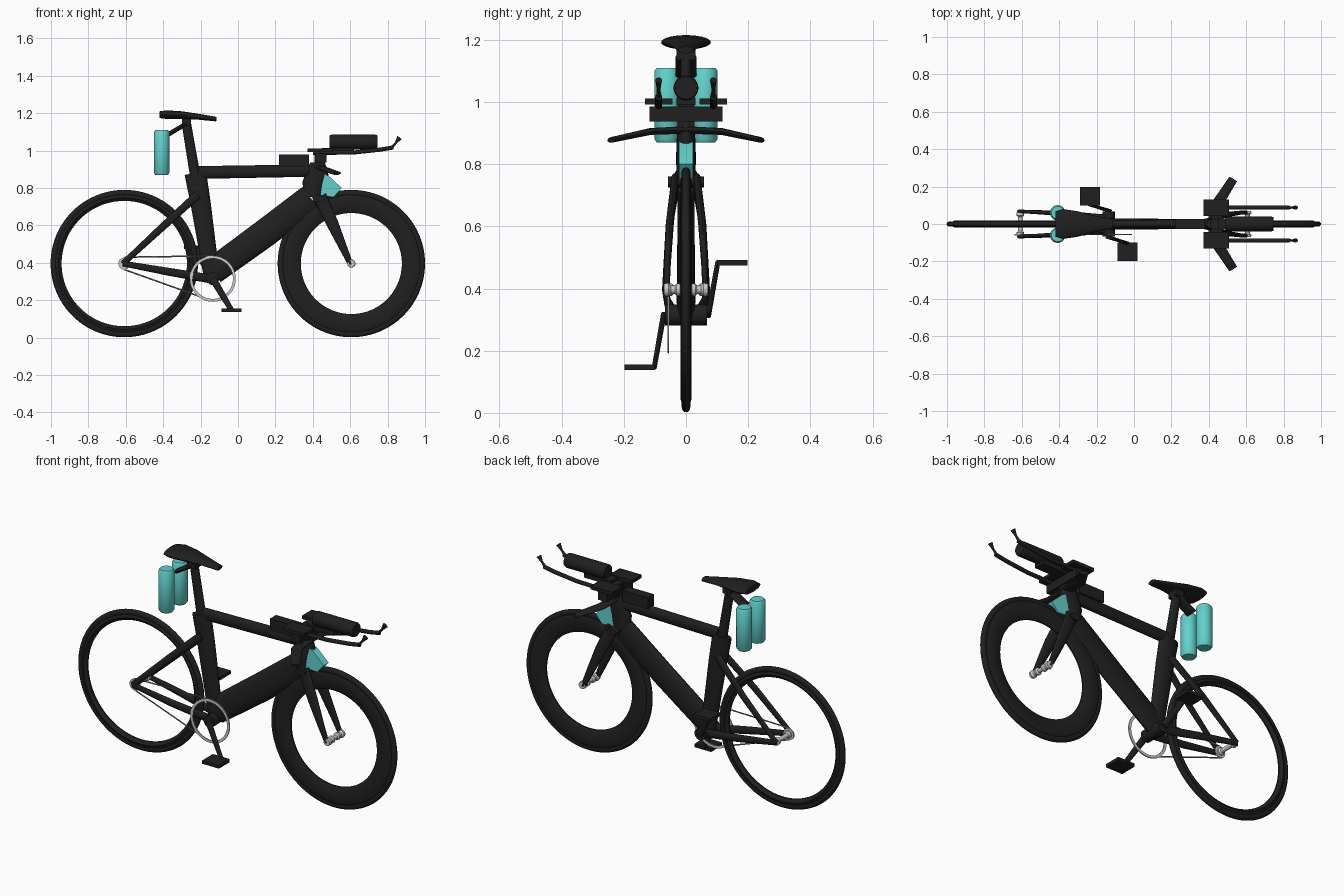
import bpy, bmesh, math
from mathutils import Vector

if "Cube" in bpy.data.objects:
    bpy.data.objects.remove(bpy.data.objects["Cube"])


def material(name, rgb):
    m = bpy.data.materials.new(name)
    m.use_nodes = True
    m.diffuse_color = (*rgb, 1)
    m.node_tree.nodes["Principled BSDF"].inputs["Base Color"].default_value = (*rgb, 1)
    return m


black = material("black", (0.014, 0.014, 0.014))
cyan = material("cyan", (0.12, 0.64, 0.6))
silver = material("silver", (0.6, 0.6, 0.6))
steel = material("chain grey", (0.2, 0.2, 0.2))


def finish(name, bm, mat):
    bmesh.ops.remove_doubles(bm, verts=bm.verts, dist=1e-5)
    bmesh.ops.recalc_face_normals(bm, faces=bm.faces)
    me = bpy.data.meshes.new(name)
    bm.to_mesh(me)
    bm.free()
    me.materials.append(mat)
    for p in me.polygons:
        p.use_smooth = True
    me.set_sharp_from_angle(angle=math.radians(35))
    ob = bpy.data.objects.new(name, me)
    bpy.context.collection.objects.link(ob)
    return ob


def loft(name, sections, mat=black, ref=(0, 1, 0), n=20):
    """Oval sections (centre, half height, half width along ref) swept in order."""
    bm = bmesh.new()
    pts = [Vector(s[0]) for s in sections]
    rings = []
    for i, (c, h, w) in enumerate(sections):
        d = (pts[min(i + 1, len(pts) - 1)] - pts[max(i - 1, 0)]).normalized()
        up = d.cross(Vector(ref)).normalized()
        side = up.cross(d)
        angles = [2 * math.pi * k / n for k in range(n)]
        rings.append([bm.verts.new(pts[i] + up * h * math.cos(a) + side * w * math.sin(a))
                      for a in angles])
    for a, b in zip(rings, rings[1:]):
        for k in range(n):
            j = (k + 1) % n
            bm.faces.new((a[k], a[j], b[j], b[k]))
    bm.faces.new(rings[0])
    bm.faces.new(rings[-1])
    return finish(name, bm, mat)


def lathe(name, profile, centre, axis, mat=black, closed=False, n=64):
    """Spin (radius, offset) points around an axis; closed makes a ring."""
    bm = bmesh.new()
    c, d = Vector(centre), Vector(axis)
    u = d.orthogonal().normalized()
    verts = [bm.verts.new(c + u * r + d * h) for r, h in profile]
    pairs = list(zip(verts, verts[1:] + verts[:1]))
    edges = [bm.edges.new(p) for p in (pairs if closed else pairs[:-1])]
    bmesh.ops.spin(bm, geom=verts + edges, cent=c, axis=d, angle=2 * math.pi, steps=n)
    return finish(name, bm, mat)


def box(name, lo, hi, mat=black):
    bm = bmesh.new()
    bmesh.ops.create_cube(bm, size=1)
    for v in bm.verts:
        v.co = Vector([(a + b) / 2 + t * (b - a) for a, b, t in zip(lo, hi, v.co)])
    return finish(name, bm, mat)


Y, Z, X = (0, 1, 0), (0, 0, 1), (1, 0, 0)
REAR, FRONT, CRANK = (-0.608, 0, 0.396), (0.606, 0, 0.396), (-0.135, 0, 0.315)


def oval(r, w, h, n=16):
    return [(r + h * math.cos(2 * math.pi * k / n), w * math.sin(2 * math.pi * k / n))
            for k in range(n)]


# Wheels: tyres, shallow rear rim, deep front rim
for end, hub, depth in (("rear", REAR, 0.335), ("front", FRONT, 0.27)):
    lathe(end + "_tyre", oval(0.376, 0.014, 0.018), hub, Y, closed=True, n=96)
    rim = [(depth, 0.004), (depth + 0.012, 0.012), (0.352, 0.018), (0.367, 0.012)]
    lathe(end + "_rim", rim + [(r, -w) for r, w in reversed(rim)], hub, Y, closed=True, n=96)
    half = [(0, 0.07), (0.02, 0.07), (0.022, 0.056), (0.013, 0.048),
            (0.013, 0.036), (0.02, 0.03), (0.02, 0.02), (0.011, 0.014)]
    if end == "rear":
        half = [(0, 0.062), (0.02, 0.062), (0.02, 0.045), (0.012, 0.038)]
    lathe(end + "_hub", half + [(r, -w) for r, w in reversed(half)], hub, Y, silver, n=24)

# Frame tubes
loft("seat_tube", [((-0.228, 0, 0.88), 0.058, 0.025), ((-0.2, 0, 0.72), 0.054, 0.026),
                   ((-0.138, 0, 0.31), 0.042, 0.03)])
loft("seat_post", [((-0.276, 0, 1.145), 0.025, 0.018), ((-0.228, 0, 0.86), 0.028, 0.019)])
loft("top_tube", [((-0.21, 0, 0.883), 0.034, 0.021), ((0.38, 0, 0.893), 0.033, 0.024)])
loft("down_tube", [((-0.135, 0, 0.355), 0.072, 0.03), ((0.14, 0, 0.555), 0.076, 0.028),
                   ((0.39, 0, 0.745), 0.076, 0.028)])
loft("head_tube", [((0.425, 0, 0.935), 0.04, 0.026), ((0.425, 0, 0.88), 0.06, 0.03),
                   ((0.405, 0, 0.82), 0.062, 0.032), ((0.4, 0, 0.75), 0.045, 0.03)])
lathe("bottom_bracket", [(0, 0.068), (0.034, 0.068), (0.034, -0.068), (0, -0.068)],
      CRANK, Y, n=24)
loft("fork_crown", [((0.43, -0.058, 0.743), 0.018, 0.032),
                    ((0.43, 0.058, 0.743), 0.018, 0.032)], ref=X)

# Paired stays and fork blades
for s, side in ((1, "left"), (-1, "right")):
    loft(side + "_fork_blade", [((0.437, s * 0.035, 0.755), 0.036, 0.012),
                                ((0.505, s * 0.052, 0.61), 0.032, 0.013),
                                ((0.565, s * 0.06, 0.475), 0.021, 0.011),
                                ((0.603, s * 0.062, 0.39), 0.014, 0.009)])
    loft(side + "_seat_stay", [((-0.215, s * 0.025, 0.765), 0.022, 0.012),
                               ((-0.4, s * 0.055, 0.595), 0.02, 0.011),
                               ((-0.615, s * 0.068, 0.396), 0.015, 0.009)])
    loft(side + "_chain_stay", [((-0.135, s * 0.035, 0.312), 0.024, 0.014),
                                ((-0.37, s * 0.058, 0.352), 0.021, 0.012),
                                ((-0.615, s * 0.068, 0.396), 0.015, 0.009)])

# Front fairing wedge
bm = bmesh.new()
face = bm.faces.new([bm.verts.new((x, -0.022, z)) for x, z in
                     ((0.46, 0.875), (0.485, 0.865), (0.555, 0.8), (0.512, 0.752), (0.44, 0.757))])
new = bmesh.ops.extrude_face_region(bm, geom=[face])["geom"]
bmesh.ops.translate(bm, vec=(0, 0.044, 0), verts=[g for g in new if isinstance(g, bmesh.types.BMVert)])
finish("front_fairing", bm, cyan)

# Saddle with its clamp
loft("saddle", [((-0.42, 0, 1.192), 0.018, 0.068), ((-0.38, 0, 1.192), 0.023, 0.08),
                ((-0.3, 0, 1.189), 0.021, 0.068), ((-0.22, 0, 1.182), 0.016, 0.046),
                ((-0.115, 0, 1.168), 0.012, 0.024)], n=28)
box("saddle_clamp", (-0.3, -0.03, 1.135), (-0.25, 0.03, 1.18))

# Rear bottles and carrier
loft("bottle_carrier", [((-0.275, 0, 1.145), 0.012, 0.034), ((-0.375, 0, 1.085), 0.012, 0.034)])
for s, side in ((1, "left"), (-1, "right")):
    lathe(side + "_bottle", [(0, 0.87), (0.034, 0.87), (0.041, 0.88), (0.041, 1.1),
                             (0.034, 1.11), (0, 1.11)], (-0.408, s * 0.06, 0), Z, cyan, n=32)

# Cockpit: storage box, stem, riser, wing bar
box("top_tube_box", (0.22, -0.028, 0.915), (0.38, 0.028, 0.98))
box("stem", (0.41, -0.027, 0.92), (0.465, 0.027, 1.0))
box("bar_riser", (0.415, -0.117, 0.937), (0.472, 0.117, 0.985))
loft("base_bar", [((0.53, -0.24, 0.878), 0.009, 0.024), ((0.45, -0.115, 0.905), 0.011, 0.03),
                  ((0.445, 0, 0.91), 0.012, 0.03), ((0.45, 0.115, 0.905), 0.011, 0.03),
                  ((0.53, 0.24, 0.878), 0.009, 0.024)], ref=X)
lathe("front_bottle", [(0, 0.49), (0.036, 0.49), (0.04, 0.5), (0.04, 0.735),
                       (0.036, 0.745), (0, 0.745)], (0, 0, 1.045), X, n=32)
box("front_bottle_mount", (0.45, -0.03, 0.99), (0.62, 0.03, 1.015))

# Arm pads, extensions and shifters
for s, side in ((1, "left"), (-1, "right")):
    ys = sorted((s * 0.043, s * 0.132))
    box(side + "_arm_pad", (0.372, ys[0], 0.992), (0.508, ys[1], 1.011))
    loft(side + "_extension", [((0.4, s * 0.088, 0.987), 0.011, 0.011),
                               ((0.62, s * 0.088, 0.99), 0.011, 0.011),
                               ((0.76, s * 0.088, 1.005), 0.011, 0.011),
                               ((0.83, s * 0.088, 1.017), 0.011, 0.011)], n=12)
    loft(side + "_shifter", [((0.82, s * 0.088, 1.014), 0.008, 0.008),
                             ((0.845, s * 0.088, 1.043), 0.006, 0.006),
                             ((0.864, s * 0.088, 1.07), 0.015, 0.011)], n=12)

# Cranks and pedals, half a turn apart
for s, side in ((1, "left"), (-1, "right")):
    tip = (-0.135 - s * 0.1, s * 0.102, 0.315 + s * 0.168)
    loft(side + "_crank", [((-0.135, s * 0.072, 0.315), 0.02, 0.009), (tip, 0.014, 0.008)])
    ys = sorted((s * 0.1, s * 0.197))
    box(side + "_pedal", (tip[0] - 0.053, ys[0], tip[2] - 0.009),
        (tip[0] + 0.053, ys[1], tip[2] + 0.009))

# Drivetrain on the right side
DRIVE = -0.057
lathe("chainring", [(0.108, -0.003), (0.123, -0.003), (0.123, 0.003), (0.108, 0.003)],
      (CRANK[0], DRIVE, CRANK[2]), Y, silver, closed=True)
lathe("rear_cog", [(0, -0.004), (0.032, -0.004), (0.032, 0.004), (0, 0.004)],
      (REAR[0], DRIVE, REAR[2]), Y, silver, n=24)
for name, z0, z1 in (("upper_chain", 0.43, 0.437), ("lower_chain", 0.364, 0.195)):
    loft(name, [((REAR[0], DRIVE, z0), 0.004, 0.003), ((CRANK[0], DRIVE, z1), 0.004, 0.003)],
         steel, n=8)
